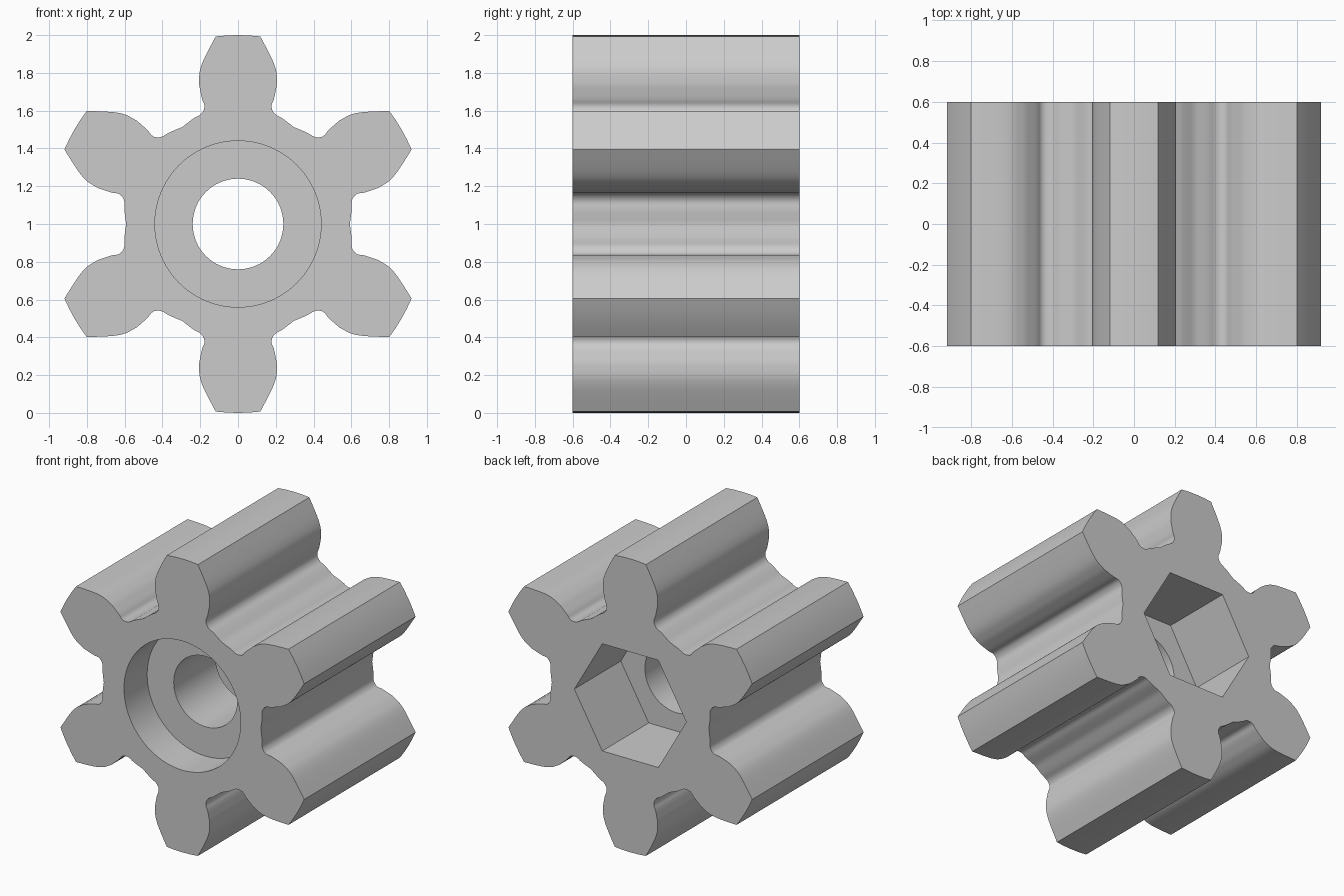
import bpy, bmesh
from math import cos, sin, pi, radians
from mathutils import Vector, Matrix

if "Cube" in bpy.data.objects:
    bpy.data.objects.remove(bpy.data.objects["Cube"], do_unlink=True)

TEETH, HALF = 6, 0.6
CENTRE = Matrix.Translation((0, 0, 1))

grey = bpy.data.materials.new("plain grey")
grey.use_nodes = True
grey.diffuse_color = (0.6, 0.6, 0.6, 1)
grey.node_tree.nodes["Principled BSDF"].inputs["Base Color"].default_value = grey.diffuse_color


def smooth_path(points, steps=4):
    """Catmull-Rom curve through the points, without the last one."""
    p = [2 * points[0] - points[1], *points, 2 * points[-1] - points[-2]]
    out = []
    for a, b, c, d in zip(p, p[1:], p[2:], p[3:]):
        for i in range(steps):
            t = i / steps
            out.append(0.5 * (2 * b + (c - a) * t + (2 * a - 5 * b + 4 * c - d) * t**2
                              + (3 * b - a - 3 * c + d) * t**3))
    return out


def prism(name, outline, y0, y1):
    """Extrude an outline in the x-z plane from y0 to y1."""
    bm = bmesh.new()
    face = bm.faces.new([bm.verts.new((p[0], y0, p[1])) for p in outline])
    grown = bmesh.ops.extrude_face_region(bm, geom=[face])["geom"]
    bmesh.ops.translate(bm, vec=(0, y1 - y0, 0),
                        verts=[v for v in grown if isinstance(v, bmesh.types.BMVert)])
    bmesh.ops.recalc_face_normals(bm, faces=bm.faces)
    bm.transform(CENTRE)
    mesh = bpy.data.meshes.new(name)
    bm.to_mesh(mesh)
    bm.free()
    mesh.materials.append(grey)
    obj = bpy.data.objects.new(name, mesh)
    bpy.context.collection.objects.link(obj)
    return obj


def ring(radius, sides):
    return [(radius * cos(2 * pi * i / sides), radius * sin(2 * pi * i / sides))
            for i in range(sides)]


# Half a tooth: tip land, curved flank, then undercut fillet to the root
tip = [Vector((sin(a), cos(a))) for a in (0, radians(3.4))]
flank = [Vector(p) for p in ((0.118, 0.993), (0.162, 0.91), (0.19, 0.85),
                             (0.204, 0.80), (0.206, 0.737))]
root_dir = Vector((0.5, 0.866))
fillet = [Vector(p) for p in ((0.206, 0.737), (0.191, 0.665), (0.178, 0.63), (0.182, 0.603),
                              (0.2, 0.579), (0.238, 0.557))] + [root_dir * 0.592]
half = tip + smooth_path(flank) + smooth_path(fillet) + [fillet[-1]]

# Mirror the half tooth, then repeat it round the axis
tooth = [Vector((-p.x, p.y)) for p in reversed(half[1:-1])] + half
outline = []
for i in range(TEETH):
    turn = Matrix.Rotation(-2 * pi * i / TEETH, 2)
    outline += [turn @ p for p in tooth]
gear = prism("pinion_gear", outline, -HALF, HALF)

# Shaft bore, round front recess and hexagonal back pocket
cutters = [prism("shaft_bore_cutter", ring(0.24, 64), -1, 1),
           prism("front_recess_cutter", ring(0.44, 96), -1, -0.35),
           prism("hex_pocket_cutter", ring(0.422, 6), 0.1, 1)]
bpy.context.view_layer.objects.active = gear
for cutter in cutters:
    mod = gear.modifiers.new(cutter.name, "BOOLEAN")
    mod.operation, mod.solver, mod.object = "DIFFERENCE", "EXACT", cutter
    bpy.ops.object.modifier_apply(modifier=mod.name)
    bpy.data.objects.remove(cutter, do_unlink=True)

bpy.ops.object.select_all(action="DESELECT")
gear.select_set(True)
bpy.ops.object.shade_smooth_by_angle(angle=radians(25))
